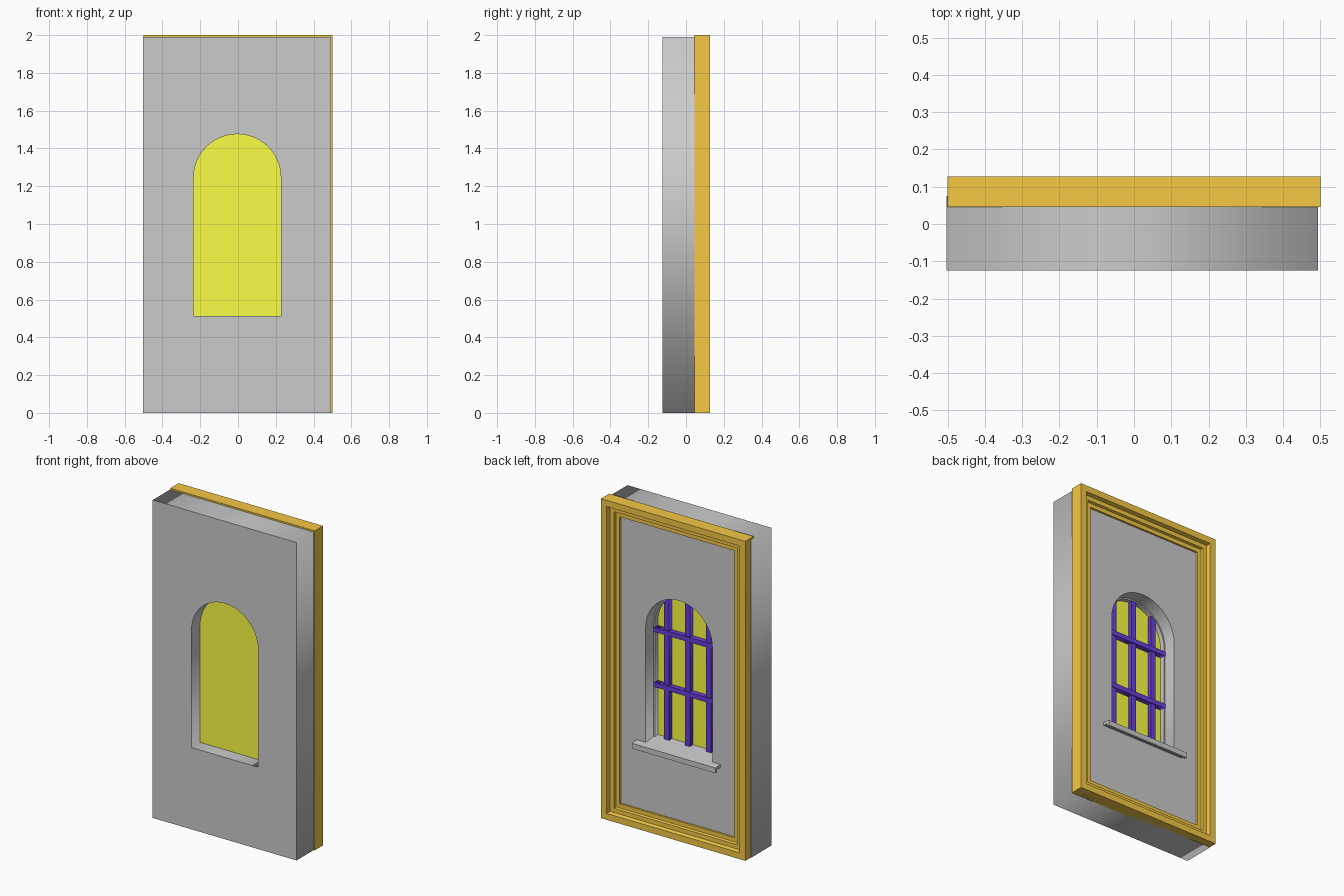
import bpy, bmesh, math

if "Cube" in bpy.data.objects:
    bpy.data.objects.remove(bpy.data.objects["Cube"])

WALL_BACK = 0.075
CX, HALF, SPRING, SILL_Z = -0.004, 0.231, 1.245, 0.512


def material(name, rgb):
    m = bpy.data.materials.new(name)
    m.diffuse_color = (*rgb, 1)
    m.use_nodes = True
    m.node_tree.nodes["Principled BSDF"].inputs["Base Color"].default_value = m.diffuse_color
    return m


ORANGE = material("orange", (0.91, 0.58, 0.06))
YELLOW = material("yellow", (0.97, 1.0, 0.06))
BLUE = material("blue", (0.14, 0.05, 0.72))


def arch(inset=0.0):
    """Round-topped window outline in x, z."""
    r = HALF - inset
    pts = [(CX - r, SILL_Z), (CX + r, SILL_Z)]
    pts += [(CX + r * math.cos(math.pi * i / 24), SPRING + r * math.sin(math.pi * i / 24))
            for i in range(25)]
    return pts


def slab(name, outlines, y0, y1, mat=None):
    """Filled x-z outlines (inner ones are holes) extruded from y0 to y1."""
    cu = bpy.data.curves.new(name, 'CURVE')
    cu.dimensions = '2D'
    cu.fill_mode = 'BOTH'
    cu.extrude = (y1 - y0) / 2
    for pts in outlines:
        sp = cu.splines.new('POLY')
        sp.points.add(len(pts) - 1)
        for p, (x, z) in zip(sp.points, pts):
            p.co = (x, z, 0, 1)
        sp.use_cyclic_u = True
    ob = bpy.data.objects.new(name, cu)
    ob.location.y = (y0 + y1) / 2
    ob.rotation_euler.x = math.pi / 2
    bpy.context.collection.objects.link(ob)
    bpy.ops.object.select_all(action='DESELECT')
    ob.select_set(True)
    bpy.context.view_layer.objects.active = ob
    bpy.ops.object.convert(target='MESH')
    ob = bpy.context.object
    if mat:
        ob.data.materials.append(mat)
    return ob


def mesh_object(name, bm, mat=None):
    bmesh.ops.recalc_face_normals(bm, faces=bm.faces)
    me = bpy.data.meshes.new(name)
    bm.to_mesh(me)
    bm.free()
    ob = bpy.data.objects.new(name, me)
    bpy.context.collection.objects.link(ob)
    if mat:
        me.materials.append(mat)
    return ob


def box(name, x0, x1, y0, y1, z0, z1, mat=None):
    return slab(name, [[(x0, z0), (x1, z0), (x1, z1), (x0, z1)]], y0, y1, mat)


# wall with arched opening
slab("wall", [[(-0.503, 0), (0.493, 0), (0.493, 1.99), (-0.503, 1.99)], arch()],
     -0.125, WALL_BACK)

# glass pane and the thin rim holding it
slab("glass", [arch()], -0.04, -0.034, YELLOW)
slab("glass_rim", [arch(), arch(0.008)], -0.034, -0.005)

# glazing bars
for i, x in enumerate((-0.15, -0.005, 0.14)):
    top = SPRING + math.sqrt(HALF ** 2 - (abs(x - CX) + 0.005) ** 2)
    box(f"upright_bar_{i}", x - 0.018, x + 0.018, -0.036, -0.008, 0.52, top, BLUE)
for i, z in enumerate((0.862, 1.206)):
    box(f"cross_bar_{i}", CX - HALF, CX + HALF, -0.036, -0.002, z - 0.015, z + 0.015, BLUE)

# sloping window sill with a drip lip, wider than the opening behind the wall face
bm = bmesh.new()
profile = [(-0.034, 0.512), (-0.034, 0.538), (0.122, 0.523), (0.122, 0.49),
           (0.107, 0.49), (0.107, 0.508), (0.07, 0.508)]
for x0, x1, start in ((CX - HALF, CX + HALF, -0.034), (-0.29, 0.29, 0.07)):
    pts = profile if start < 0 else [(0.07, 0.528)] + profile[2:]
    face = bm.faces.new([bm.verts.new((x0, y, z)) for y, z in pts])
    out = bmesh.ops.extrude_face_region(bm, geom=[face], use_keep_orig=True)
    bmesh.ops.translate(bm, vec=(x1 - x0, 0, 0),
                        verts=[v for v in out["geom"] if isinstance(v, bmesh.types.BMVert)])
mesh_object("sill", bm)

# stepped frame: (inset, y) profile swept round the rectangle with mitred corners
profile = [(0, 0.045), (0, 0.127), (0.04, 0.127), (0.045, 0.102), (0.072, 0.102),
           (0.076, 0.087), (0.102, 0.087), (0.102, 0.045)]
bm = bmesh.new()
rings = [[bm.verts.new((sx * (0.5 - d), y, 1 + sz * (1 - d))) for d, y in profile]
         for sx, sz in ((-1, -1), (1, -1), (1, 1), (-1, 1))]
n = len(profile)
for i in range(4):
    a, b = rings[i], rings[(i + 1) % 4]
    for j in range(n):
        k = (j + 1) % n
        bm.faces.new((a[j], a[k], b[k], b[j]))
mesh_object("frame", bm, ORANGE)
